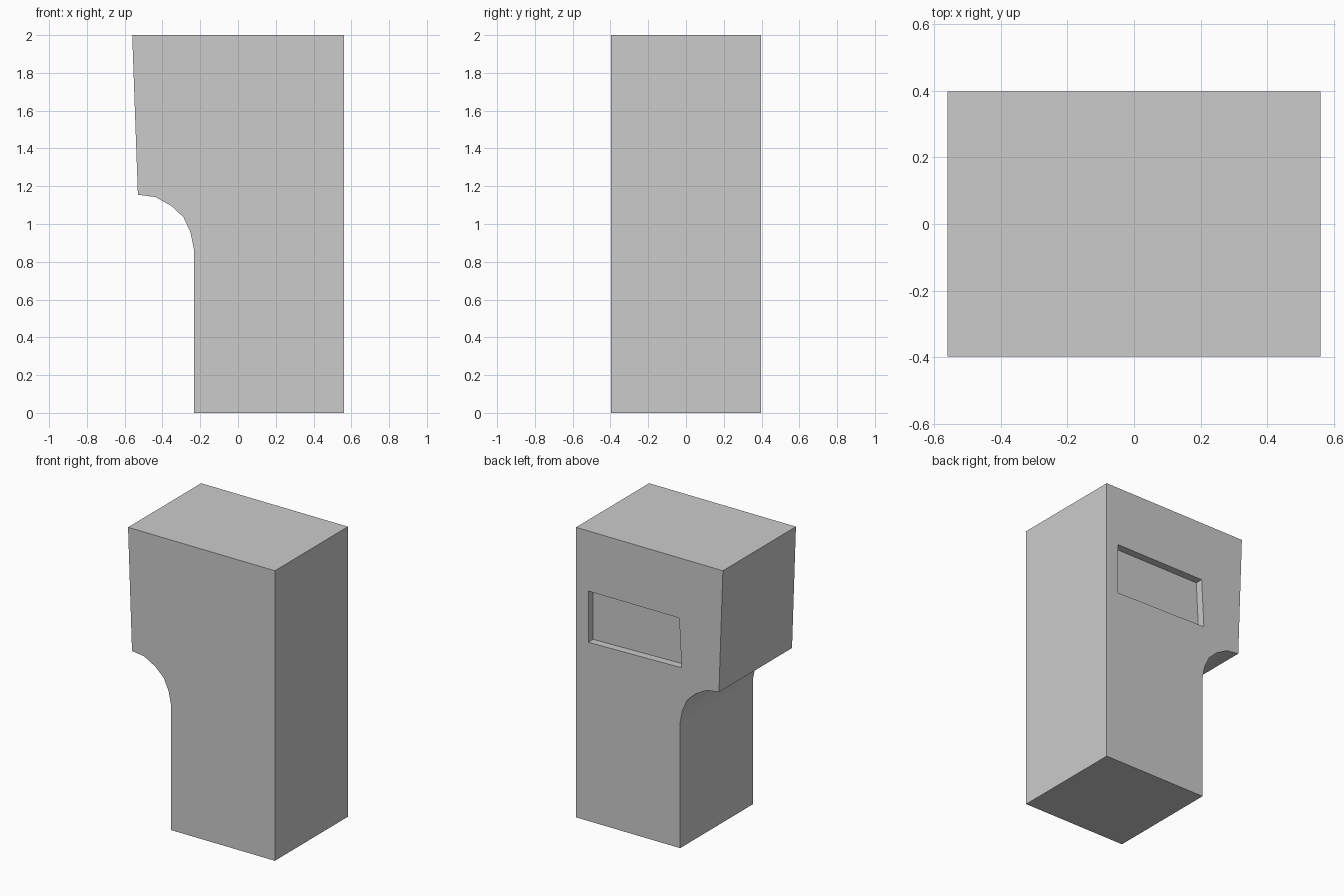
import bpy
import bmesh

if "Cube" in bpy.data.objects:
    bpy.data.objects.remove(bpy.data.objects["Cube"])


def prism(name, outline, y_front, y_back):
    """Extrude an x-z outline along y into a closed solid."""
    bm = bmesh.new()
    face = bm.faces.new([bm.verts.new((x, y_front, z)) for x, z in outline])
    ext = bmesh.ops.extrude_face_region(bm, geom=[face])
    moved = [v for v in ext["geom"] if isinstance(v, bmesh.types.BMVert)]
    bmesh.ops.translate(bm, verts=moved, vec=(0, y_back - y_front, 0))
    bmesh.ops.recalc_face_normals(bm, faces=bm.faces)
    mesh = bpy.data.meshes.new(name)
    bm.to_mesh(mesh)
    bm.free()
    obj = bpy.data.objects.new(name, mesh)
    bpy.context.collection.objects.link(obj)
    return obj


# Cabinet body: overhanging upper part with a faceted cove beneath it
cove = [(-0.53, 1.155), (-0.437, 1.143), (-0.352, 1.095),
        (-0.288, 1.035), (-0.251, 0.955), (-0.234, 0.87)]
body = prism("cabinet_body",
             [(0.56, 0), (0.56, 2), (-0.56, 2)] + cove + [(-0.234, 0)],
             -0.398, 0.398)

# Shallow recessed panel in the back face
cutter = prism("panel_cutter",
               [(0.467, 1.585), (-0.227, 1.585), (-0.245, 1.247), (0.467, 1.232)],
               0.345, 0.5)
cutter.hide_render = True

cut = body.modifiers.new("panel_recess", 'BOOLEAN')
cut.operation = 'DIFFERENCE'
cut.solver = 'EXACT'
cut.object = cutter

# Bake the cut and drop the helper
bpy.context.view_layer.objects.active = body
body.select_set(True)
bpy.ops.object.modifier_apply(modifier=cut.name)
bpy.data.objects.remove(cutter)
